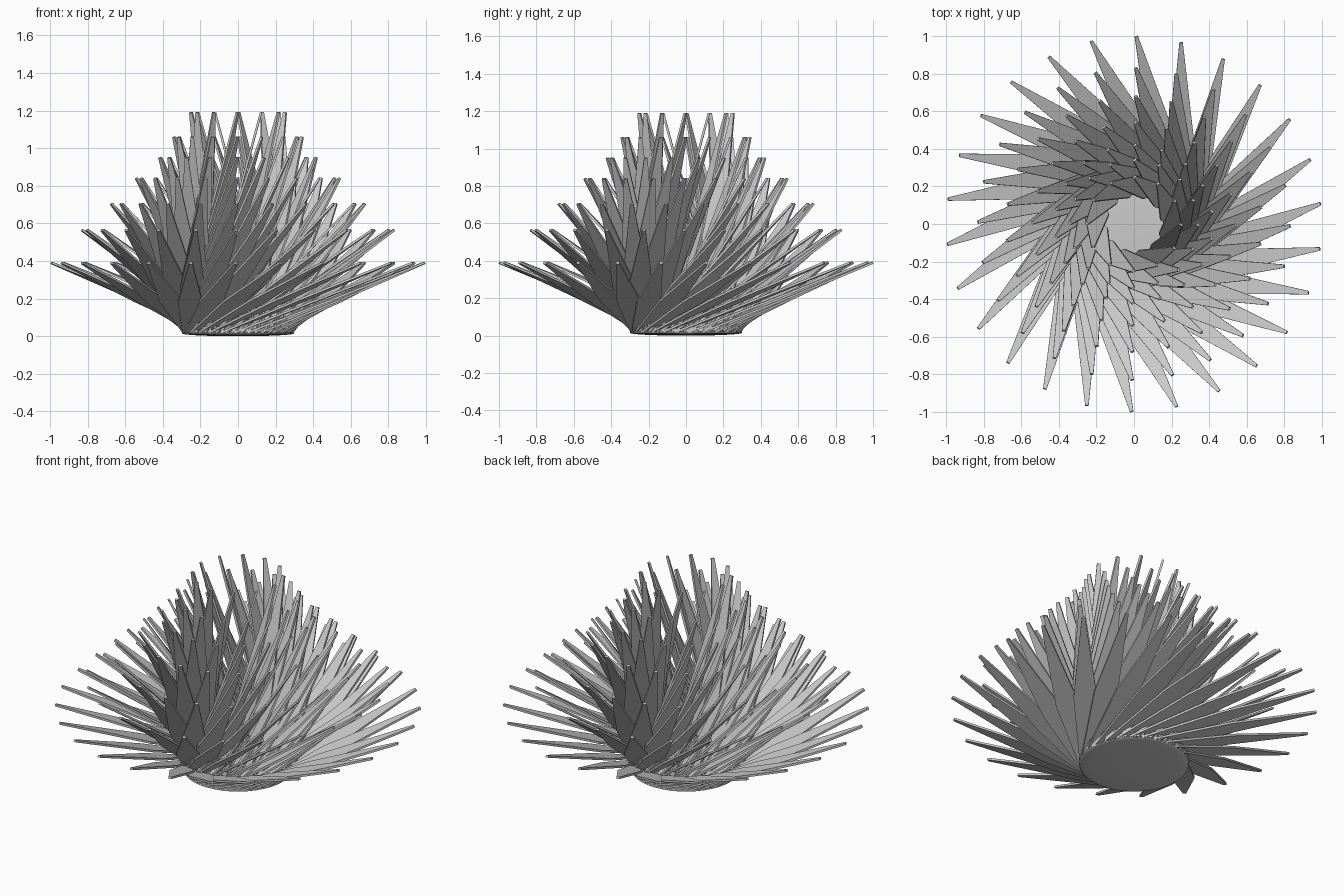
import bpy, bmesh, math
from mathutils import Vector

cube = bpy.data.objects.get("Cube")
if cube:
    bpy.data.objects.remove(cube)

grey = bpy.data.materials.new("light_grey")
grey.use_nodes = True
grey.diffuse_color = (0.6, 0.6, 0.6, 1)
grey.node_tree.nodes["Principled BSDF"].inputs["Base Color"].default_value = (0.6, 0.6, 0.6, 1)

BASE_RADIUS = 0.285
SWIRL = math.radians(72)
THICK = 0.006
# Blade outline: share of length, outward width, inward width
OUTLINE = [(0, 0.012, 0.02), (0.45, 0.05, 0.08), (1, 0.009, 0.009)]


def polar(radius, angle, z):
    return Vector((radius * math.cos(angle), radius * math.sin(angle), z))


def add_blade(bm, base, tip):
    """Flat kite-shaped blade, its width lying level across its run."""
    run = tip - base
    side = run.cross(Vector((0, 0, 1))).normalized()
    normal = side.cross(run).normalized() * THICK
    edge = [base + run * t + side * out for t, out, inn in OUTLINE]
    edge += [base + run * t - side * inn for t, out, inn in reversed(OUTLINE)]
    upper = [bm.verts.new(p + normal) for p in edge]
    lower = [bm.verts.new(p - normal) for p in edge]
    bm.faces.new(upper)
    bm.faces.new(lower[::-1])
    for i in range(len(edge)):
        j = (i + 1) % len(edge)
        bm.faces.new((upper[i], lower[i], lower[j], upper[j]))


def finish(bm, name):
    bmesh.ops.recalc_face_normals(bm, faces=bm.faces)
    mesh = bpy.data.meshes.new(name)
    bm.to_mesh(mesh)
    bm.free()
    mesh.materials.append(grey)
    obj = bpy.data.objects.new(name, mesh)
    bpy.context.collection.objects.link(obj)
    return obj


# Swirling rings of blades, outermost first: count, tip radius, tip height
RINGS = [(26, 0.998, 0.39), (24, 0.83, 0.565), (22, 0.68, 0.705), (20, 0.54, 0.84),
         (18, 0.42, 0.95), (16, 0.34, 1.06), (12, 0.25, 1.19)]
for k, (count, radius, height) in enumerate(RINGS):
    bm = bmesh.new()
    for i in range(count):
        angle = math.radians(89.3) + math.tau * i / count
        add_blade(bm, polar(BASE_RADIUS, angle - SWIRL, 0.02), polar(radius, angle, height))
    finish(bm, f"blade_ring_{k + 1}")

# Shallow rounded base
bm = bmesh.new()
bmesh.ops.create_uvsphere(bm, u_segments=40, v_segments=16, radius=0.3)
for v in bm.verts:
    v.co.z = v.co.z * 0.05 + 0.015
for f in bm.faces:
    f.smooth = True
finish(bm, "base")
